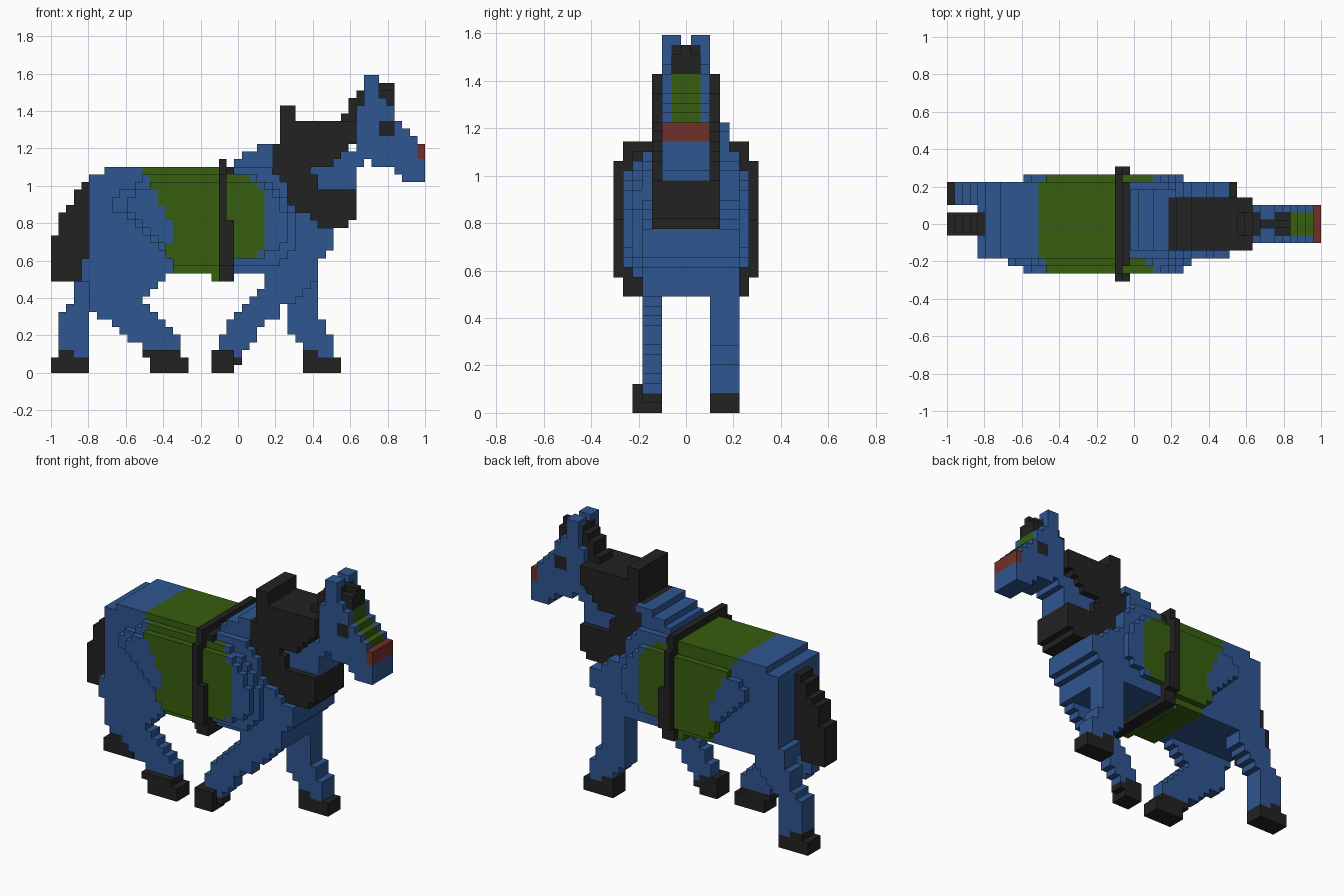
import bpy, bmesh
from mathutils import Vector

if "Cube" in bpy.data.objects:
    bpy.data.objects.remove(bpy.data.objects["Cube"])

U = 2 / 49          # edge of one block
cells = {}          # (x, y, z) block -> (part, colour); the first part to claim a block keeps it


def material(name, rgb):
    m = bpy.data.materials.new(name)
    m.use_nodes = True
    m.diffuse_color = (*rgb, 1)
    m.node_tree.nodes["Principled BSDF"].inputs["Base Color"].default_value = (*rgb, 1)
    return m


MATS = {
    "blue": material("coat blue", (0.028, 0.092, 0.285)),
    "green": material("blanket green", (0.038, 0.112, 0.005)),
    "black": material("mane black", (0.016, 0.016, 0.016)),
    "red": material("muzzle red", (0.17, 0.03, 0.021)),
}


def fill(part, colour, z0, rows, ys):
    """Stack rows of blocks upward from z0; each row is (x start, x end), None is skipped."""
    for z, row in enumerate(rows, z0):
        if row:
            for x in range(*row):
                for y in ys:
                    cells.setdefault((x, y, z), (part, colour))


def span(a, b):
    return range(a, b + 1)


LEFT, RIGHT = span(3, 5), span(-4, -3)
RIGHT_HOOF = span(-5, -3)

# Girth strap round the body
fill("girth_strap", "black", 12, [(22, 24)] * 2, span(-6, 6))
fill("girth_strap", "black", 14, [(22, 24)] * 6 + [(22, 23)] * 6, span(-7, 7))
fill("girth_strap", "black", 26, [(22, 23)] * 2, span(-6, 6))
fill("girth_strap", "black", 26, [(22, 24)], span(-5, 5))

# Tail
fill("tail", "black", 12, [(0, 4)] * 3 + [(0, 5)] * 3 + [(1, 5)] * 3
     + [(2, 5), (3, 5), (3, 5), (4, 5)], span(-1, 1))

# Hooves
fill("hind_left_hoof", "black", 0, [(0, 5), (0, 5), (1, 3)], LEFT)
fill("hind_right_hoof", "black", 0, [(13, 18), (13, 18), (12, 17)], RIGHT_HOOF)
fill("front_left_hoof", "black", 0, [(33, 38), (33, 38), (33, 35)], LEFT)
fill("front_right_hoof", "black", 0, [(21, 24)] * 3, RIGHT_HOOF)
fill("front_right_hoof", "black", 1, [(24, 25)], RIGHT)

# Legs
fill("hind_left_leg", "blue", 2, [(3, 5)] + [(1, 5)] * 5
     + [(2, 6), (3, 7), (3, 8), (3, 9), (4, 9)], LEFT)
fill("hind_right_leg", "blue", 3, [(12, 17), (10, 17), (9, 16), (8, 15), (6, 14),
     (5, 13), (5, 12), (5, 13), (5, 14), (4, 15)], RIGHT)
fill("front_left_leg", "blue", 2, [(35, 37), (33, 37), (32, 37), (31, 36), (31, 36)]
     + [(31, 35)] * 6, LEFT)
fill("front_right_leg", "blue", 2, [(24, 25), (22, 26), (22, 27), (23, 27), (23, 28),
     (24, 30), (25, 30), (26, 32), (27, 33), (28, 34), (28, 35)], RIGHT)

# Saddle blanket, narrowing at belly and back
fill("blanket", "green", 12, [(21, 22)], span(-5, 5))
fill("blanket", "green", 13, [(16, 24)], span(-5, 5))
fill("blanket", "green", 14, [(16, 24), (15, 27), (15, 28), (16, 28), (16, 28), (16, 28),
     (15, 28), (15, 28), (14, 28), (14, 28), (13, 27)], span(-6, 6))
fill("blanket", "green", 25, [(13, 26)], span(-5, 5))
fill("blanket", "green", 26, [(12, 24)], span(-4, 5))

# Ribcage bulge in two layers on each side
fill("ribcage", "blue", 14, [(16, 24), (16, 28), (15, 30), (14, 31), (13, 31), (12, 31),
     (11, 31), (10, 30), (10, 30), (11, 29), (13, 28)], (-6, 6))
fill("ribcage", "blue", 13, [(16, 24), (16, 30), (15, 31), (14, 32), (13, 32), (12, 32),
     (11, 32), (10, 32), (8, 31), (8, 31), (9, 30), (11, 29), (12, 27)], (-5, 5))

# Mane and chest collar
fill("mane", "black", 19, [(35, 39), (33, 40), (31, 40), (31, 40), (31, 40), (31, 35),
     (30, 35), (29, 34), (29, 37), (29, 38), (29, 39), (30, 40), (30, 40), (30, 40),
     (30, 32), (30, 32)], span(-3, 3))
fill("mane_crest", "black", 33, [(38, 41), (39, 41), (39, 42), (40, 43), (41, 43)],
     span(-1, 1))

# Torso, rising in steps to the withers
fill("torso", "blue", 12, [(31, 35), (4, 35), (4, 35), (5, 36)] + [(5, 37)] * 3
     + [(5, 35), (5, 34), (5, 32)] + [(5, 31)] * 3 + [(5, 30), (7, 29)], span(-4, 5))
fill("withers", "blue", 27, [(24, 29), (25, 29), (27, 30)], span(-3, 4))

# Face details: forelock, eyes, nose stripe, muzzle
fill("forelock", "black", 35, [(44, 45), (43, 45)], span(-1, 1))
fill("forelock", "black", 37, [(43, 45)], (0,))
fill("eyes", "black", 31, [(43, 45)] * 2, (-2, 2))
fill("nose_stripe", "green", 30, [(47, 48), (46, 47), (45, 46), (44, 45), (44, 45)],
     span(-1, 1))
fill("muzzle", "red", 28, [(48, 49)] * 2, span(-2, 2))

# Neck, head and ears
fill("neck", "blue", 24, [(32, 40)] * 3 + [(32, 41)] * 2, span(-2, 2))
fill("head", "blue", 25, [(46, 49), (45, 49), (42, 49), (40, 49), (40, 49), (40, 48),
     (40, 47), (40, 46), (40, 45), (40, 45), (41, 44), (41, 43)], span(-2, 2))
fill("ears", "blue", 37, [(41, 43)] * 2, (-2, -1, 1, 2))

# Build one mesh per part from the exposed block sides only
SIDES = [Vector(d) for d in ((1, 0, 0), (-1, 0, 0), (0, 1, 0), (0, -1, 0), (0, 0, 1), (0, 0, -1))]
ORIGIN = Vector((-1 + U / 2, 0, U / 2))

for part in dict.fromkeys(p for p, c in cells.values()):
    bm = bmesh.new()
    colour = None
    for cell, (p, c) in cells.items():
        if p != part:
            continue
        colour = c
        centre = Vector(cell)
        for d in SIDES:
            if tuple(int(v) for v in centre + d) in cells:
                continue
            a = Vector((d.y, d.z, d.x))
            b = d.cross(a)
            bm.faces.new([bm.verts.new((centre + (d + s * a + t * b) / 2) * U + ORIGIN)
                          for s, t in ((-1, -1), (1, -1), (1, 1), (-1, 1))])
    bmesh.ops.remove_doubles(bm, verts=bm.verts, dist=U / 50)
    bmesh.ops.dissolve_limit(bm, angle_limit=0.02, verts=bm.verts, edges=bm.edges)
    mesh = bpy.data.meshes.new(part)
    bm.to_mesh(mesh)
    bm.free()
    mesh.materials.append(MATS[colour])
    bpy.context.collection.objects.link(bpy.data.objects.new(part, mesh))
